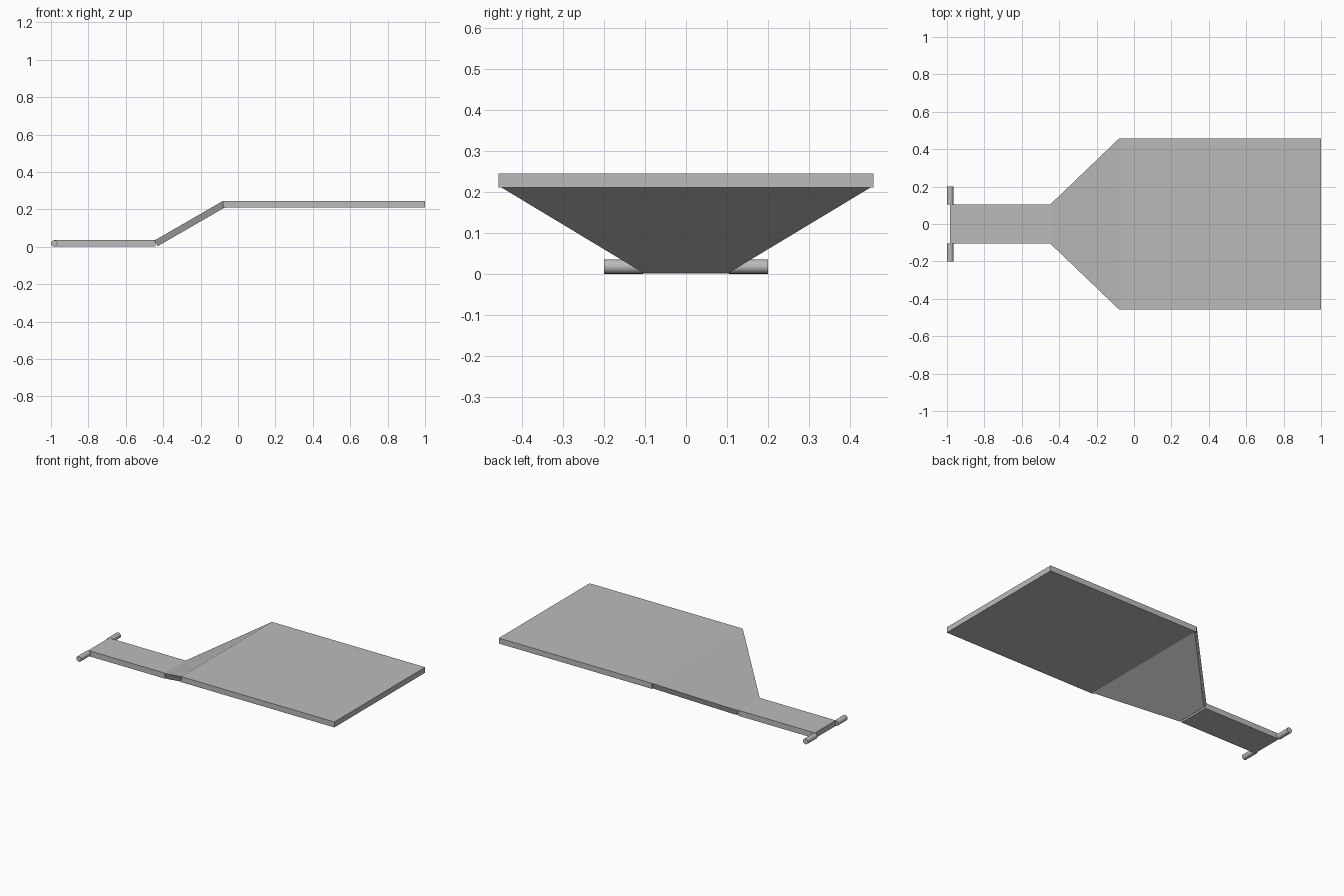
import bpy
import bmesh
import math
from mathutils import Matrix

cube = bpy.data.objects.get("Cube")
if cube:
    bpy.data.objects.remove(cube, do_unlink=True)

THICK = 0.035
NARROW, WIDE = 0.105, 0.457   # half widths
TILT = math.radians(30)

grey = bpy.data.materials.new("plain grey")
grey.use_nodes = True
colour = (0.5, 0.5, 0.5, 1)
grey.diffuse_color = colour
grey.node_tree.nodes["Principled BSDF"].inputs["Base Color"].default_value = colour


def finish(name, bm):
    bmesh.ops.recalc_face_normals(bm, faces=bm.faces)
    mesh = bpy.data.meshes.new(name)
    bm.to_mesh(mesh)
    bm.free()
    mesh.materials.append(grey)
    obj = bpy.data.objects.new(name, mesh)
    bpy.context.collection.objects.link(obj)
    return obj


def slab(name, start, end, half_start, half_end):
    """Board between two top-edge points (x, z), thickened at right angles."""
    dx, dz = end[0] - start[0], end[1] - start[1]
    length = math.hypot(dx, dz)
    down = (dz / length * THICK, -dx / length * THICK)
    bm = bmesh.new()
    outline = [(start, -half_start), (end, -half_end), (end, half_end), (start, half_start)]
    top = bm.faces.new([bm.verts.new((p[0], y, p[1])) for p, y in outline])
    extruded = bmesh.ops.extrude_face_region(bm, geom=[top], use_keep_orig=True)
    moved = [v for v in extruded["geom"] if isinstance(v, bmesh.types.BMVert)]
    bmesh.ops.translate(bm, verts=moved, vec=(down[0], 0, down[1]))
    return finish(name, bm)


# Flat boards and the flared ramp joining them
slab("wide_plate", (-0.08, 0.245), (1, 0.245), WIDE, WIDE)
slab("flared_ramp", (-0.447, 0.245 - 0.367 * math.tan(TILT)), (-0.08, 0.245), NARROW, WIDE)
slab("narrow_tongue", (-0.983, 0.036), (-0.44, 0.036), NARROW, NARROW)

# Round pins on both sides of the tongue tip
for side, label in ((1, "back"), (-1, "front")):
    bm = bmesh.new()
    place = Matrix.Translation((-0.983, side * 0.152, 0.0175)) @ Matrix.Rotation(math.pi / 2, 4, "X")
    bmesh.ops.create_cone(bm, cap_ends=True, segments=16, radius1=0.0175,
                          radius2=0.0175, depth=0.095, matrix=place)
    pin = finish(label + "_pin", bm)
    bpy.ops.object.select_all(action="DESELECT")
    pin.select_set(True)
    bpy.context.view_layer.objects.active = pin
    bpy.ops.object.shade_smooth_by_angle(angle=math.radians(40))
